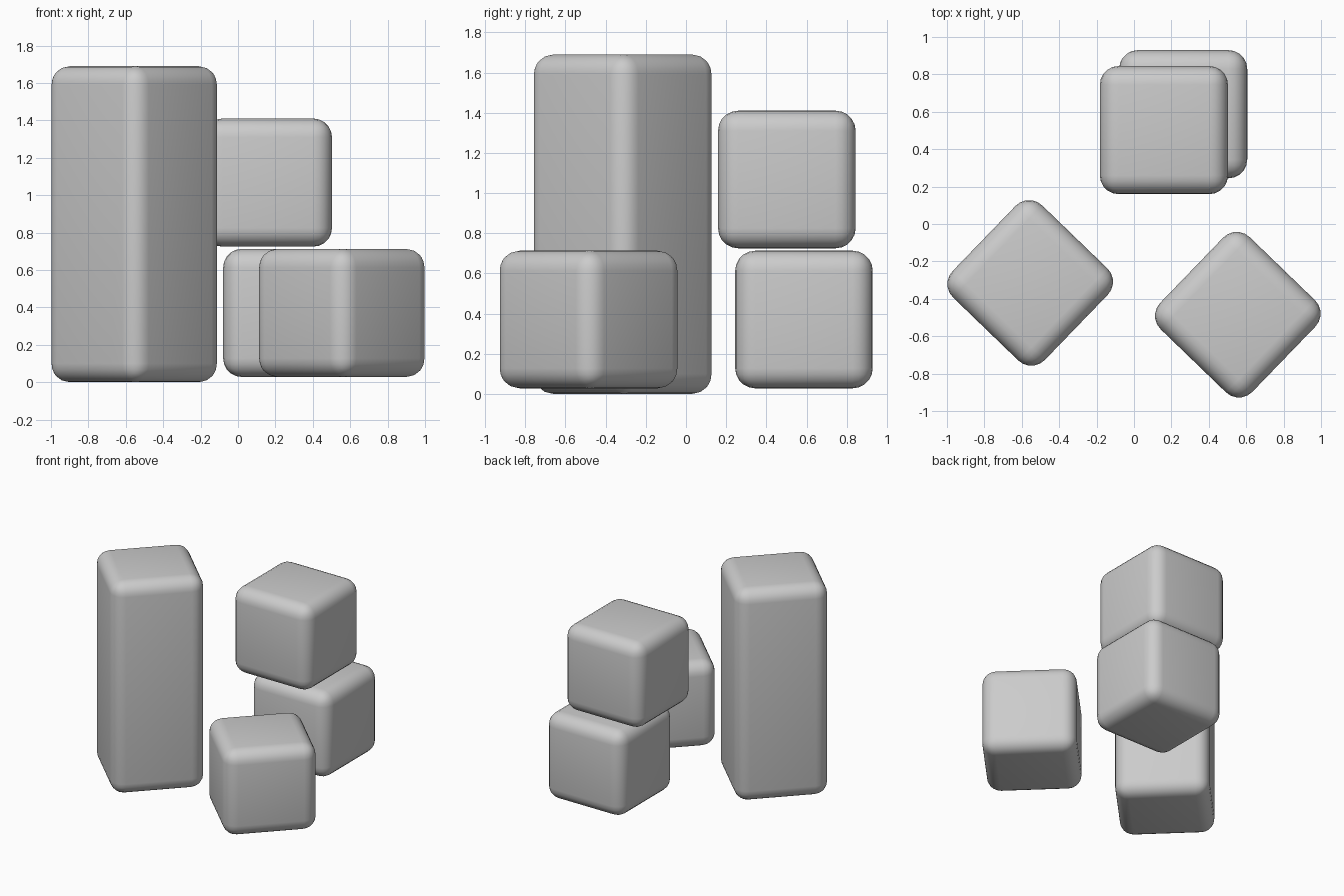
import bpy
from math import radians

default = bpy.data.objects.get("Cube")
if default:
    bpy.data.objects.remove(default, do_unlink=True)

# Single plain grey for every block
grey = bpy.data.materials.new("plain_grey")
grey.use_nodes = True
colour = (0.6, 0.6, 0.6, 1)
grey.diffuse_color = colour
grey.node_tree.nodes["Principled BSDF"].inputs["Base Color"].default_value = colour

SIDE = 0.685
RADIUS = 0.1


def rounded_block(name, x, y, bottom, height, turn=0):
    """Square block standing at the given base height, with rounded edges."""
    bpy.ops.mesh.primitive_cube_add(
        size=1, location=(x, y, bottom + height / 2), rotation=(0, 0, radians(turn)))
    block = bpy.context.object
    block.name = name
    block.scale = (SIDE, SIDE, height)
    bpy.ops.object.transform_apply(location=False, rotation=False, scale=True)
    bevel = block.modifiers.new("rounded_edges", "BEVEL")
    bevel.width = RADIUS
    bevel.segments = 5
    bpy.ops.object.shade_smooth()
    block.data.materials.append(grey)
    return block


# Tall pillar and front cube, both turned on their corners
rounded_block("tall_pillar", -0.555, -0.315, 0, 1.69, turn=46)
rounded_block("front_cube", 0.555, -0.485, 0.028, SIDE, turn=46)

# Offset stack of two cubes at the back
rounded_block("lower_stack_cube", 0.263, 0.587, 0.028, SIDE)
rounded_block("upper_stack_cube", 0.16, 0.502, 0.725, SIDE)
